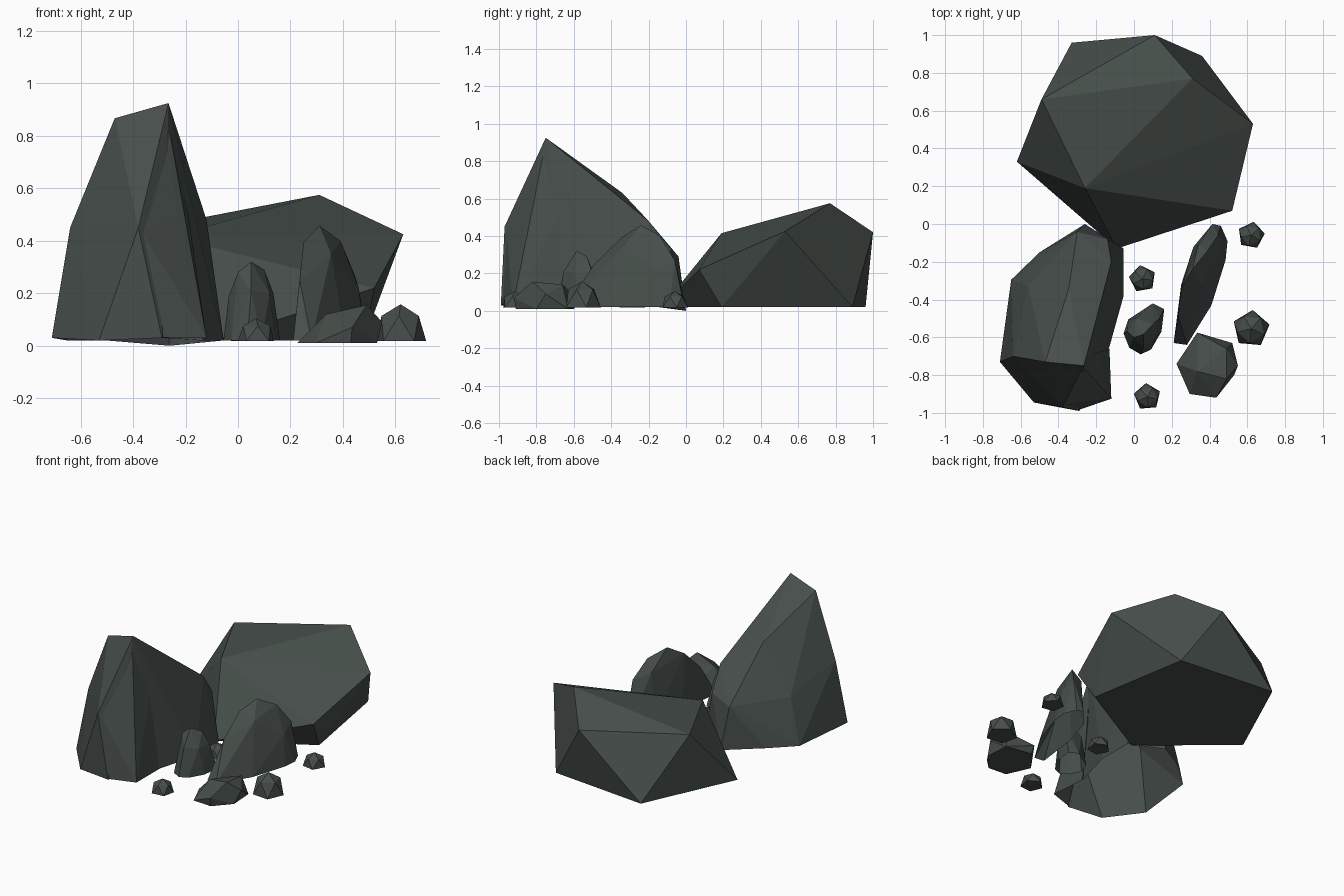
import bpy, bmesh
from math import sin, cos, radians

stone = bpy.data.materials.new("dark_stone")
stone.diffuse_color = (0.06, 0.075, 0.068, 1)


def rock(name, pts, open_base=False):
    """Faceted rock: convex hull of corner points, optionally without underside."""
    bm = bmesh.new()
    for p in pts:
        bm.verts.new(p)
    bmesh.ops.convex_hull(bm, input=list(bm.verts))
    bmesh.ops.delete(bm, geom=[v for v in bm.verts if not v.link_faces], context='VERTS')
    bmesh.ops.recalc_face_normals(bm, faces=list(bm.faces))
    me = bpy.data.meshes.new(name)
    bm.to_mesh(me)
    bm.free()
    ob = bpy.data.objects.new(name, me)
    bpy.context.collection.objects.link(ob)
    me.materials.append(stone)
    if open_base:
        remove_base(ob)
    return ob


def remove_base(ob):
    bm = bmesh.new()
    bm.from_mesh(ob.data)
    bm.normal_update()
    low = [f for f in bm.faces if f.normal.z < -0.7 and f.calc_center_median().z < 0.06]
    bmesh.ops.delete(bm, geom=low, context='FACES')
    bm.to_mesh(ob.data)
    bm.free()


# broad flat-topped boulder at the back
rock("back_boulder", [
    (0.31, 0.77, 0.575), (0.11, 1.0, 0.42), (0.63, 0.53, 0.425),
    (-0.49, 0.66, 0.42), (-0.26, 0.19, 0.415), (0.52, 0.07, 0.22),
    (0.36, 0.89, 0.02), (-0.33, 0.96, 0.02), (-0.62, 0.33, 0.02),
    (-0.09, -0.13, 0.02), (0.48, 0.19, 0.02)])

# tall spire: sloping body joined with a front buttress
spire = rock("tall_spire", [
    (-0.265, -0.75, 0.925), (-0.47, -0.73, 0.867), (-0.25, -0.63, 0.825),
    (-0.345, -0.34, 0.63), (-0.215, -0.42, 0.64), (-0.12, -0.2, 0.48),
    (-0.30, -0.04, 0.29), (-0.14, -0.08, 0.33), (-0.64, -0.70, 0.45),
    (-0.56, -0.33, 0.32), (-0.38, -0.97, 0.45),
    (-0.71, -0.73, 0.03), (-0.65, -0.295, 0.02), (-0.50, -0.15, 0.02),
    (-0.26, 0.0, 0.0), (-0.055, -0.13, 0.02), (-0.055, -0.38, 0.02),
    (-0.13, -0.65, 0.02), (-0.29, -0.99, 0.03), (-0.53, -0.945, 0.02)])
front = rock("spire_front", [
    (-0.275, -0.75, 0.90), (-0.235, -0.85, 0.51), (-0.37, -0.96, 0.44),
    (-0.19, -0.68, 0.50), (-0.12, -0.925, 0.03), (-0.13, -0.66, 0.021),
    (-0.295, -0.985, 0.032), (-0.40, -0.75, 0.025)])
mod = spire.modifiers.new("join", 'BOOLEAN')
mod.operation = 'UNION'
mod.solver = 'EXACT'
mod.object = front
bpy.context.view_layer.update()
deps = bpy.context.evaluated_depsgraph_get()
joined = bpy.data.meshes.new_from_object(spire.evaluated_get(deps))
spire.modifiers.clear()
spire.data = joined
bpy.data.objects.remove(front)
remove_base(spire)

# thin upright slab on the right
rock("slab_rock", [
    (0.31, -0.24, 0.458), (0.39, -0.14, 0.40), (0.25, -0.34, 0.395),
    (0.445, -0.06, 0.27), (0.235, -0.49, 0.25), (0.355, -0.33, 0.35),
    (0.46, -0.16, 0.22), (0.34, -0.11, 0.32),
    (0.21, -0.63, 0.02), (0.28, -0.64, 0.02), (0.41, -0.43, 0.02),
    (0.485, -0.19, 0.02), (0.495, -0.09, 0.02), (0.46, -0.01, 0.02),
    (0.415, 0.0, 0.02), (0.315, -0.12, 0.02), (0.25, -0.32, 0.02)], True)

# rounded stump in the middle
rock("middle_rock", [
    (0.05, -0.585, 0.32), (0.0, -0.60, 0.28), (0.10, -0.53, 0.29),
    (0.135, -0.50, 0.20), (-0.035, -0.57, 0.19), (0.05, -0.655, 0.21),
    (0.12, -0.595, 0.20), (0.01, -0.50, 0.21),
    (-0.055, -0.58, 0.02), (-0.03, -0.505, 0.02), (0.10, -0.42, 0.02),
    (0.16, -0.45, 0.02), (0.145, -0.57, 0.02), (0.09, -0.665, 0.02),
    (0.035, -0.69, 0.02), (-0.025, -0.655, 0.02)], True)

# low rock at the front right
rock("low_rock", [
    (0.49, -0.82, 0.155), (0.49, -0.66, 0.14), (0.335, -0.78, 0.12),
    (0.55, -0.75, 0.09), (0.335, -0.575, 0.06), (0.435, -0.92, 0.07),
    (0.225, -0.74, 0.01), (0.34, -0.60, 0.01), (0.52, -0.63, 0.01),
    (0.53, -0.80, 0.01), (0.43, -0.91, 0.01), (0.295, -0.90, 0.01)])

# pebbles: two twisted five-sided rings and a peak
for i, (x, y, r, h, turn) in enumerate([
        (0.62, -0.555, 0.10, 0.158, 85), (0.62, -0.06, 0.073, 0.105, 80),
        (0.045, -0.29, 0.073, 0.105, 100), (0.07, -0.915, 0.073, 0.105, 95)]):
    pts = [(x, y, h)]
    for k in range(5):
        a, b = radians(turn + 72 * k), radians(turn + 36 + 72 * k)
        pts.append((x + r * cos(a), y + r * sin(a), 0.018))
        pts.append((x + 0.75 * r * cos(b), y + 0.75 * r * sin(b), 0.72 * h))
    rock(f"pebble_{i + 1}", pts)
